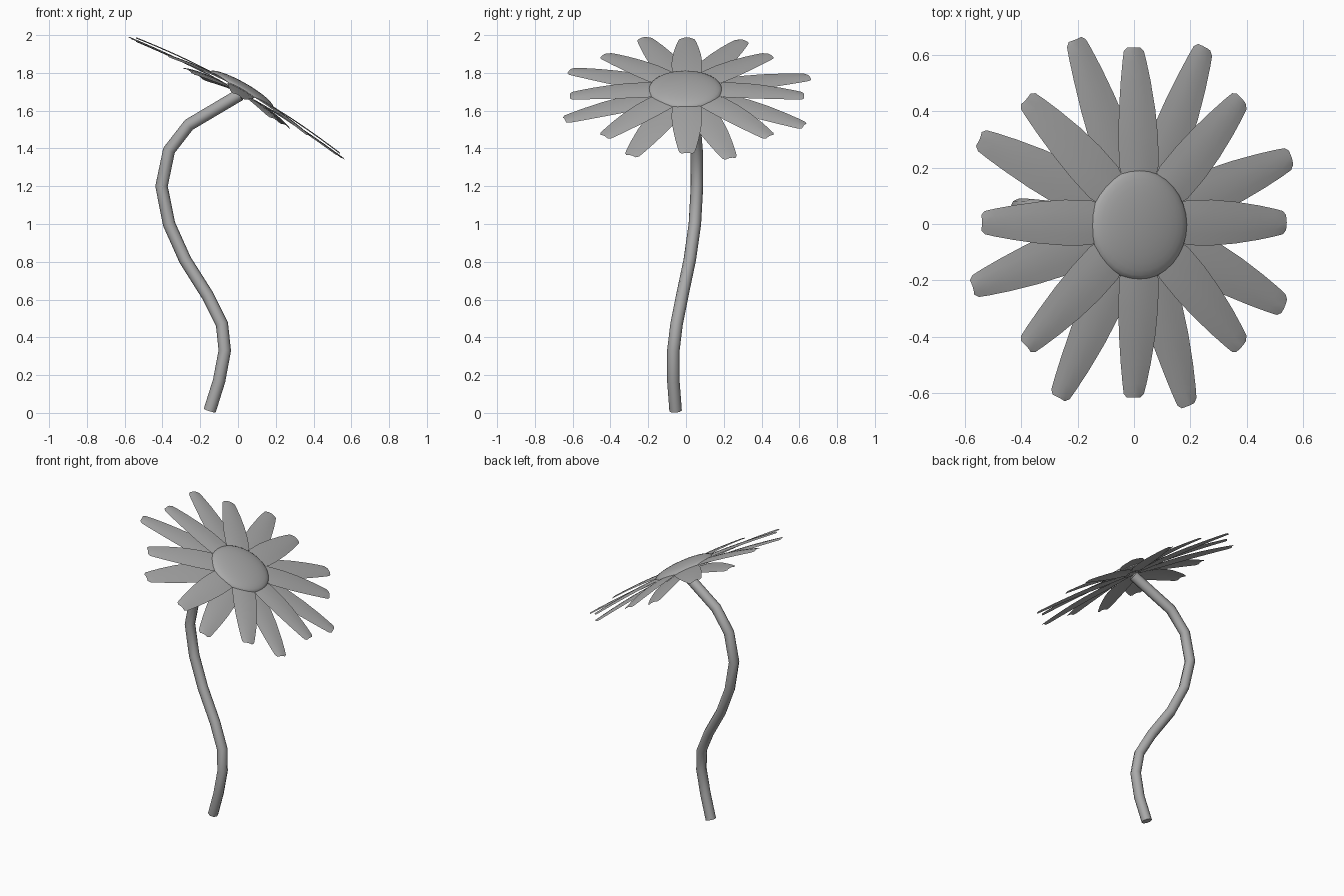
import bpy, bmesh, math
from mathutils import Matrix, Vector

cube = bpy.data.objects.get("Cube")
if cube:
    bpy.data.objects.remove(cube, do_unlink=True)

GREY = (0.4, 0.4, 0.4, 1)
grey = bpy.data.materials.new("plain_grey")
grey.use_nodes = True
grey.diffuse_color = GREY
grey.node_tree.nodes["Principled BSDF"].inputs["Base Color"].default_value = GREY

# Flower head frame: tilted towards +x on top of the stem
HEAD = Matrix.Translation((0, 0.005, 1.68)) @ Matrix.Rotation(math.radians(29.5), 4, "Y")


def finish(name, bm, matrix):
    mesh = bpy.data.meshes.new(name)
    bm.to_mesh(mesh)
    bm.free()
    mesh.materials.append(grey)
    mesh.shade_smooth()
    obj = bpy.data.objects.new(name, mesh)
    bpy.context.collection.objects.link(obj)
    obj.matrix_world = matrix
    return obj


# Petal outline: distance from centre, half width
OUTLINE = [(0.05, 0.03), (0.12, 0.055), (0.2, 0.08), (0.3, 0.081), (0.4, 0.074),
           (0.5, 0.061), (0.57, 0.049), (0.607, 0.041), (0.62, 0.027)]
ACROSS = (-1, -0.5, 0, 0.5, 1)


def petal(name, angle, stretch, root_height, tip_height):
    """Thin drooping sheet with a slight camber across its width."""
    bm = bmesh.new()
    rows = []
    for r, half in OUTLINE:
        t = max(0, (r - 0.15) / 0.47)
        height = root_height + (tip_height - root_height) * t ** 1.7
        rows.append([bm.verts.new((r * stretch, half * s, height - 0.006 * s * s))
                     for s in ACROSS])
    for a, b in zip(rows, rows[1:]):
        for i in range(len(ACROSS) - 1):
            bm.faces.new((a[i], b[i], b[i + 1], a[i + 1]))
    finish(name, bm, HEAD @ Matrix.Rotation(math.radians(angle), 4, "Z"))


# Two rings of eight petals
for k in range(8):
    petal(f"upper_petal_{k + 1}", 45 * k, 1.0, 0.042, 0.003)
    petal(f"lower_petal_{k + 1}", 45 * k + 19.5, 1.11, 0.024, -0.012)

# Domed flower centre: upper half of a flattened ball
bm = bmesh.new()
bmesh.ops.create_uvsphere(bm, u_segments=32, v_segments=16, radius=1)
bmesh.ops.delete(bm, geom=[v for v in bm.verts if v.co.z < -0.01], context="VERTS")
bmesh.ops.transform(bm, matrix=Matrix.Diagonal((0.195, 0.195, 0.042, 1)), verts=bm.verts)
finish("flower_centre", bm, HEAD @ Matrix.Translation((0, -0.008, 0.034)))

# Winding eight-sided stem
PATH = [(-0.15, -0.055, 0.011), (-0.1, -0.067, 0.17), (-0.07, -0.067, 0.33),
        (-0.085, -0.05, 0.47), (-0.16, -0.02, 0.62), (-0.28, 0.02, 0.81),
        (-0.365, 0.047, 1.0), (-0.405, 0.058, 1.2), (-0.365, 0.056, 1.39),
        (-0.26, 0.045, 1.525), (0.01, 0.005, 1.685)]
RADIUS = 0.033
SIDES = 8
points = [Vector(p) for p in PATH]
bm = bmesh.new()
rings = []
for i, p in enumerate(points):
    tangent = points[min(i + 1, len(points) - 1)] - points[max(i - 1, 0)]
    side = Vector((0, 1, 0)).cross(tangent).normalized()
    other = tangent.cross(side).normalized()
    rings.append([bm.verts.new(p + RADIUS * (side * math.cos(a) + other * math.sin(a)))
                  for a in (math.tau * j / SIDES for j in range(SIDES))])
for a, b in zip(rings, rings[1:]):
    for j in range(SIDES):
        n = (j + 1) % SIDES
        bm.faces.new((a[j], a[n], b[n], b[j]))
bm.faces.new(rings[0][::-1])
bm.faces.new(rings[-1])
bmesh.ops.recalc_face_normals(bm, faces=bm.faces)
stem = finish("stem", bm, Matrix.Identity(4))
bpy.context.view_layer.objects.active = stem
stem.select_set(True)
bpy.ops.object.shade_smooth_by_angle(angle=math.radians(50))
